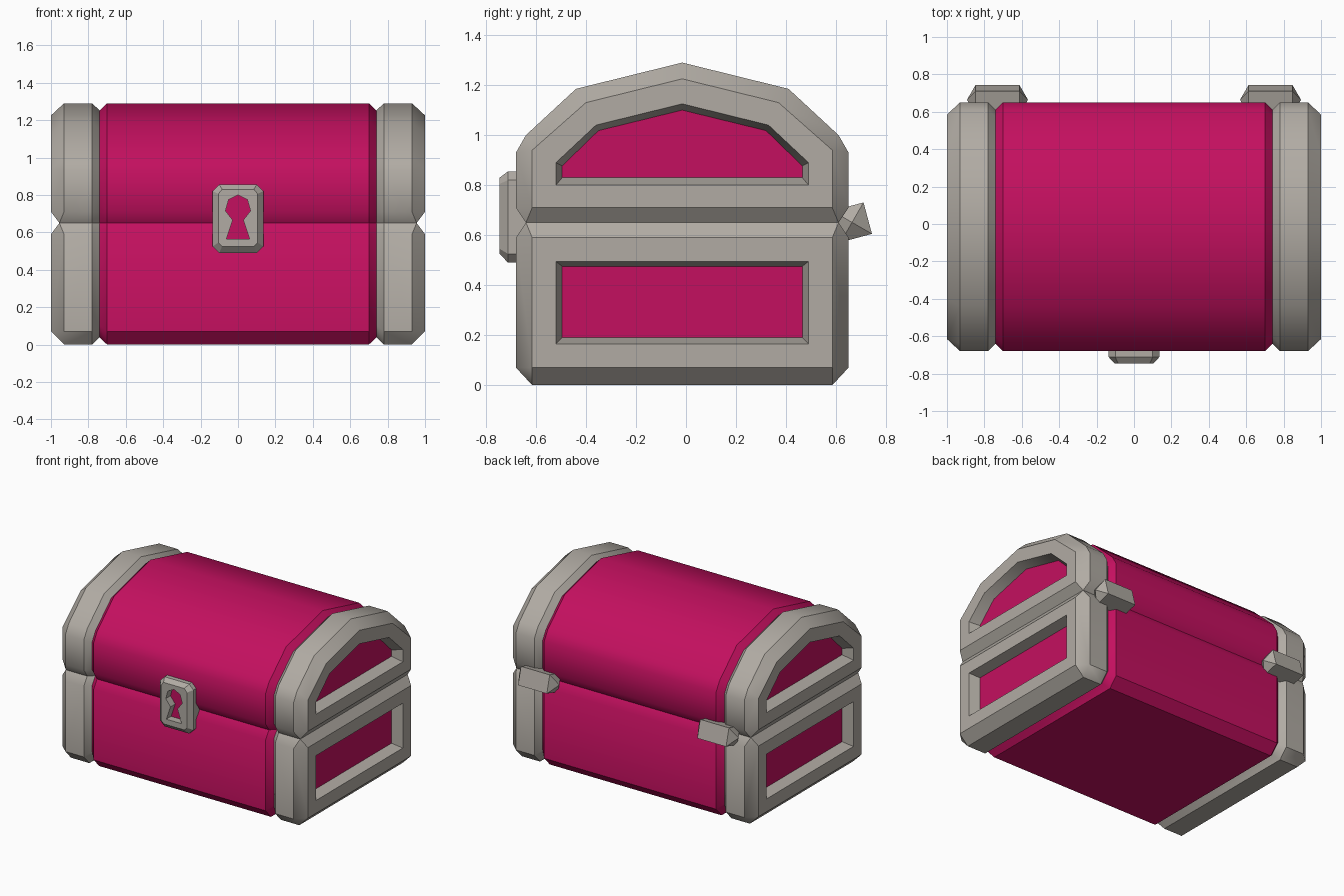
import bpy, bmesh, math
from mathutils import Vector

if "Cube" in bpy.data.objects:
    bpy.data.objects.remove(bpy.data.objects["Cube"])

CY = -0.015     # y centre of the chest body
SEAM = 0.65     # height where lid meets base


def material(name, rgb):
    m = bpy.data.materials.new(name)
    m.diffuse_color = (*rgb, 1)
    m.use_nodes = True
    m.node_tree.nodes["Principled BSDF"].inputs["Base Color"].default_value = m.diffuse_color
    return m


red = material("crimson", (0.55, 0.005, 0.115))
grey = material("warm grey", (0.44, 0.41, 0.37))


def mirror_ring(half):
    """Full outline from its right half."""
    return half + [(-u, v) for u, v in reversed(half)]


def shrink(half, k=0.94):
    return [(u * k, SEAM + (v - SEAM) * k) for u, v in half]


def loft(name, rings, mats, floor_mat=0, smooth=True):
    """Skin a list of 3D rings and close both ends; the last end may be recoloured."""
    bm = bmesh.new()
    vs = [[bm.verts.new(p) for p in r] for r in rings]
    n = len(vs[0])
    for a, b in zip(vs, vs[1:]):
        for i in range(n):
            j = (i + 1) % n
            bm.faces.new((a[i], a[j], b[j], b[i]))
    bm.faces.new(vs[0])
    bm.faces.new(vs[-1]).material_index = floor_mat
    bmesh.ops.remove_doubles(bm, verts=bm.verts, dist=1e-4)
    bmesh.ops.recalc_face_normals(bm, faces=bm.faces)
    me = bpy.data.meshes.new(name)
    bm.to_mesh(me)
    bm.free()
    for m in mats:
        me.materials.append(m)
    if smooth:
        me.shade_smooth()
        me.set_sharp_from_angle(angle=math.radians(35))
    ob = bpy.data.objects.new(name, me)
    bpy.context.collection.objects.link(ob)
    return ob


def side_ring(x, half, sign=1, seam_x=None):
    """Outline in the y-z plane at a given x; seam points may bulge outward."""
    return [(sign * (seam_x if seam_x and abs(z - SEAM) < 1e-4 else x), CY + y, z)
            for y, z in mirror_ring(half)]


# half outlines (y, z): outer, end face, panel opening, panel floor
base = dict(
    outer=[(.60, 0), (.665, .07), (.665, .59), (.625, SEAM)],
    face=[(.60, .07), (.60, .07), (.60, .59), (.60, .59)],
    hole=[(.505, .165), (.505, .165), (.505, .495), (.505, .495)],
    floor=[(.48, .19), (.48, .19), (.48, .475), (.48, .475)])
lid = dict(
    outer=[(.625, SEAM), (.665, .71), (.665, .93), (.625, 1.0), (.425, 1.185), (0, 1.29)],
    face=[(.60, .71), (.60, .71), (.60, .94), (.60, .94), (.385, 1.13), (0, 1.225)],
    hole=[(.505, .80), (.505, .80), (.505, .89), (.505, .89), (.345, 1.04), (0, 1.125)],
    floor=[(.48, .83), (.48, .83), (.48, .877), (.48, .877), (.335, 1.018), (0, 1.10)])

for part, p in (("base", base), ("lid", lid)):
    # crimson middle section
    o, s = p["outer"], shrink(p["outer"])
    loft("chest_" + part, [side_ring(-.74, s), side_ring(-.70, o),
                           side_ring(.70, o), side_ring(.74, s)], [red])
    # grey end frames with recessed crimson panels
    for side, sg in (("right", 1), ("left", -1)):
        loft(f"{part}_frame_{side}",
             [side_ring(.74, s, sg), side_ring(.78, o, sg),
              side_ring(.93, o, sg, .955), side_ring(1, p["face"], sg),
              side_ring(1, p["hole"], sg), side_ring(.925, p["floor"], sg)],
             [grey, red], floor_mat=1)


# lock plate with a keyhole
def front_ring(y, half):
    return [(x, y, z) for x, z in mirror_ring(half)]


plate = [(.10, .49), (.135, .525), (.135, .82), (.10, .855), (0, .855)]
rim = [(.085, .525), (.105, .545), (.105, .805), (.085, .83), (0, .83)]
key = [(.062, .565), (.028, .665), (.067, .715), (.05, .775), (0, .80)]
loft("lock", [front_ring(-.64, plate), front_ring(-.712, plate), front_ring(-.745, rim),
              front_ring(-.745, key), front_ring(-.69, key)],
     [grey, red], floor_mat=1, smooth=False)

# hinges: tilted square bars with pointed ends
for side, sg in (("right", 1), ("left", -1)):
    cy, cz, r = .664, .651, .092
    ang = [math.radians(60 + 90 * i) for i in range(4)]
    bar = [(cy + r * math.cos(a), cz + r * math.sin(a)) for a in ang]
    rings = []
    for dx, k in ((-.163, .002), (-.117, 1), (.117, 1), (.163, .002)):
        rings.append([(sg * .73 + dx, cy + (y - cy) * k, cz + (z - cz) * k) for y, z in bar])
    loft("hinge_" + side, rings, [grey], smooth=False)
